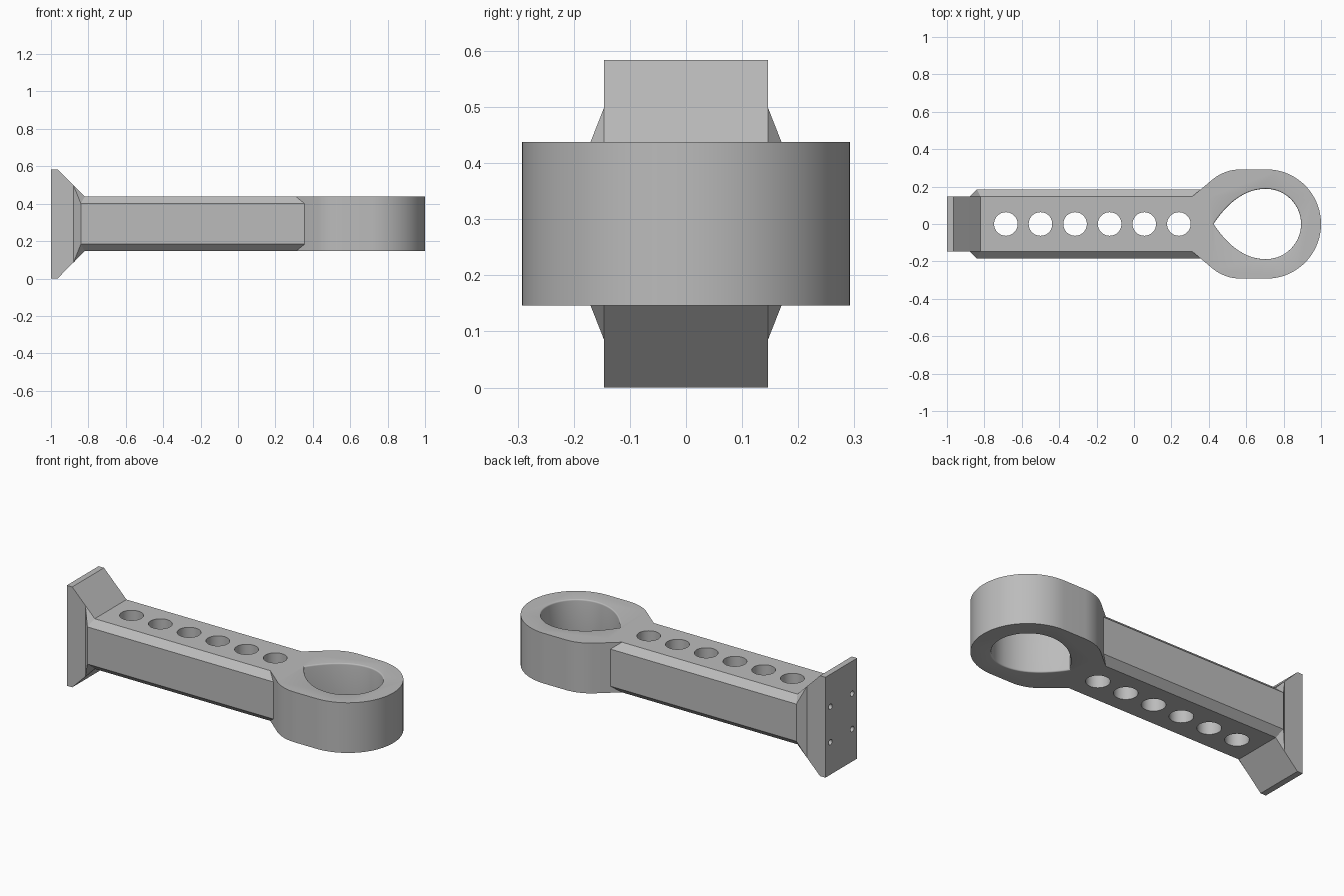
import bpy, bmesh
from math import sin, cos, pi, radians

cube = bpy.data.objects.get("Cube")
if cube:
    bpy.data.objects.remove(cube, do_unlink=True)

grey = bpy.data.materials.new("plain grey")
grey.use_nodes = True
grey.diffuse_color = (0.5, 0.5, 0.5, 1)
grey.node_tree.nodes["Principled BSDF"].inputs["Base Color"].default_value = (0.5, 0.5, 0.5, 1)

LOW, HIGH, MID = 0.146, 0.438, 0.292   # underside, top and middle of the arm
HALF, WIDE = 0.146, 0.185              # half widths of the flat top and the arm


def finish(name, bm):
    bmesh.ops.recalc_face_normals(bm, faces=bm.faces)
    mesh = bpy.data.meshes.new(name)
    bm.to_mesh(mesh)
    bm.free()
    mesh.materials.append(grey)
    obj = bpy.data.objects.new(name, mesh)
    bpy.context.collection.objects.link(obj)
    return obj


def loft(name, loops):
    """Skin a stack of equal loops and cap both ends."""
    bm = bmesh.new()
    rings = [[bm.verts.new(p) for p in loop] for loop in loops]
    n = len(rings[0])
    for a, b in zip(rings, rings[1:]):
        for i in range(n):
            j = (i + 1) % n
            bm.faces.new((a[i], a[j], b[j], b[i]))
    bm.faces.new(rings[0])
    bm.faces.new(rings[-1])
    return finish(name, bm)


def along_x(shape, x):
    return [(x, y, z) for y, z in shape]


def along_z(shape, z):
    return [(x, y, z) for x, y in shape]


def circle(a, b, r, n=32):
    return [(a + r * cos(2 * pi * i / n), b + r * sin(2 * pi * i / n)) for i in range(n)]


def mirrored(half):
    """Close a half outline across y = 0."""
    return half + [(x, -y) for x, y in reversed(half) if y > 1e-5]


def combine(target, other, operation):
    mod = target.modifiers.new(operation.lower(), 'BOOLEAN')
    mod.operation, mod.solver, mod.object = operation, 'EXACT', other
    bpy.context.view_layer.objects.active = target
    bpy.ops.object.modifier_apply(modifier=mod.name)
    bpy.data.objects.remove(other, do_unlink=True)


# Arm with chamfered edges
section = [(HALF, HIGH), (WIDE, 0.4), (WIDE, 0.184), (HALF, LOW)]
section += [(-y, z) for y, z in reversed(section)]
arm = loft("arm_bracket", [along_x(section, x) for x in (-0.84, 0.4)])

# Mounting flange with flared top and bottom
profile = [(-1, 0), (-0.965, 0), (-0.82, LOW), (-0.82, HIGH), (-0.965, 0.584), (-1, 0.584)]
flange = loft("flange", [[(x, y, z) for x, z in profile] for y in (-HALF, HALF)])

# Sloped gussets between flange and arm
bm = bmesh.new()
for x, y, h in ((-0.88, HALF, 0.207), (-0.84, WIDE, 0.108), (-0.82, HALF, 0.146)):
    for sy in (-1, 1):
        for sz in (-1, 1):
            bm.verts.new((x, sy * y, MID + sz * h))
bmesh.ops.convex_hull(bm, input=bm.verts)
gusset = finish("gusset", bm)

# Rounded head, with a shoulder that blends into the arm
half = [(0.31, HALF)]
for i in range(9):
    a = radians(38 * (1 - i / 8))
    half.append((0.57 - 0.236 * sin(a), 0.056 + 0.236 * cos(a)))
for i in range(33):
    a = pi / 2 * (1 - i / 32)
    half.append((0.708 + 0.292 * cos(a), 0.292 * sin(a)))
outline = mirrored(half)
head = loft("head", [along_z(outline, z) for z in (LOW, HIGH)])

for part in (flange, gusset, head):
    combine(arm, part, 'UNION')

# Teardrop opening with softly rounded rims
half = []
for i in range(17):
    t = i / 16
    half.append(((1 - t) ** 2 * 0.425 + 2 * t * (1 - t) * 0.55 + t * t * 0.705,
                 0.188 * (1 - (1 - t) ** 2)))
for i in range(1, 25):
    a = pi / 2 * (1 - i / 24)
    half.append((0.705 + 0.188 * cos(a), 0.188 * sin(a)))
drop = mirrored(half)


def drop_loop(z, grow):
    return along_z([(0.68 + (x - 0.68) * grow, y * grow) for x, y in drop], z)


rim, steps = 0.008, 4
levels = [(MID, 1)]
for i in range(steps + 1):
    a = pi / 2 * i / steps
    levels.append((HIGH - rim + rim * sin(a), 1 + 0.035 * (1 - cos(a))))
levels.append((HIGH + 0.05, 1.035))
lower = [(2 * MID - z, g) for z, g in reversed(levels[1:])]
cutters = [loft("teardrop_cutter", [drop_loop(z, g) for z, g in lower + levels[1:]])]

# Row of lightening holes
for i in range(6):
    ring = circle(-0.685 + 0.185 * i, 0, 0.063, 48)
    cutters.append(loft("hole_cutter", [along_z(ring, z) for z in (0, 0.6)]))

# Four screw holes in the flange
for y in (-0.1, 0.1):
    for z in (MID - 0.103, MID + 0.103):
        ring = circle(y, z, 0.016, 20)
        cutters.append(loft("screw_cutter", [along_x(ring, x) for x in (-1.1, -0.9)]))

for cutter in cutters:
    combine(arm, cutter, 'DIFFERENCE')

bpy.ops.object.select_all(action='DESELECT')
arm.select_set(True)
bpy.context.view_layer.objects.active = arm
bpy.ops.object.shade_smooth_by_angle(angle=radians(30))
